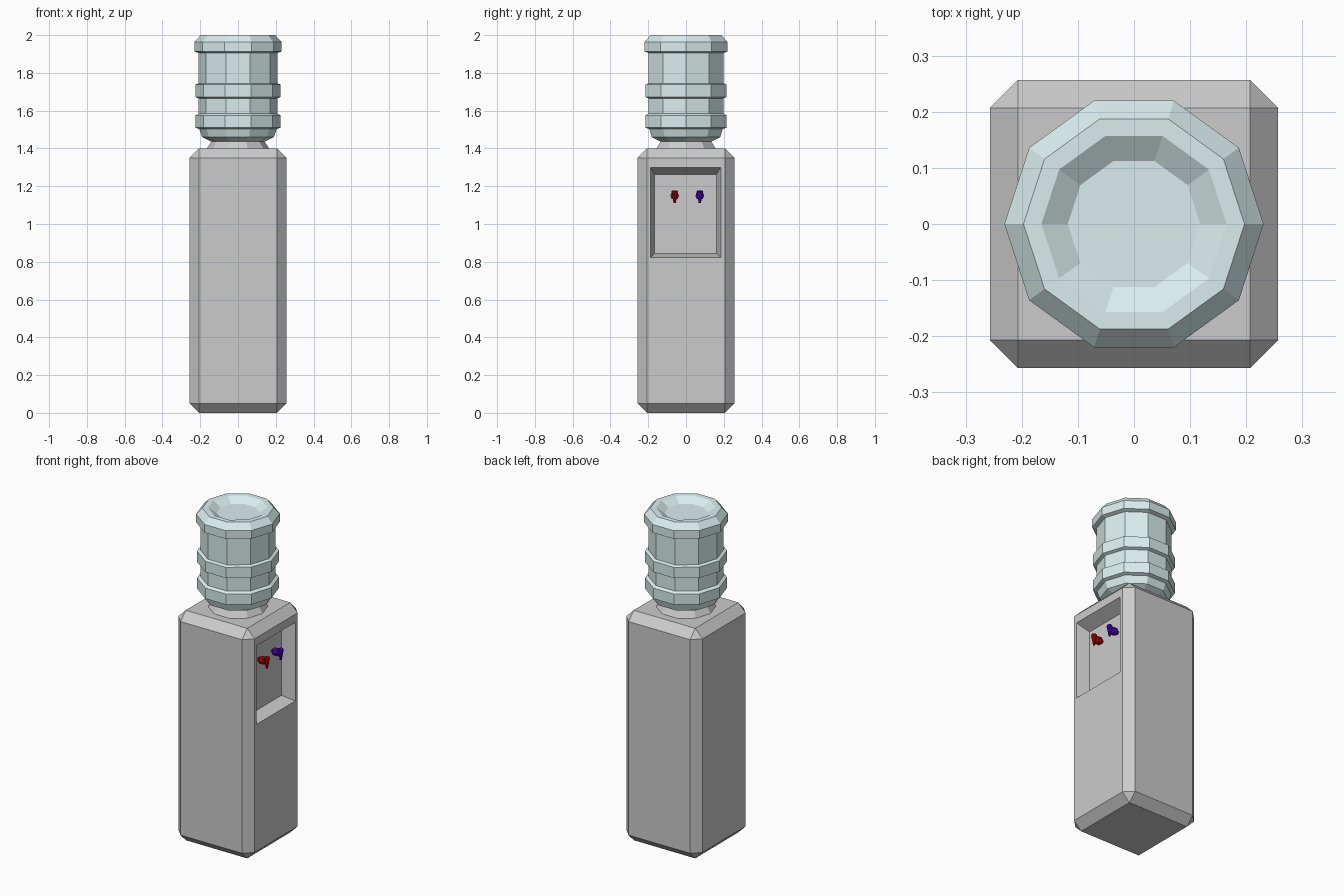
import bpy, bmesh, math
from mathutils import Matrix

if "Cube" in bpy.data.objects:
    bpy.data.objects.remove(bpy.data.objects["Cube"])


def make_object(name, bm, color=None):
    bmesh.ops.recalc_face_normals(bm, faces=bm.faces[:])
    mesh = bpy.data.meshes.new(name)
    bm.to_mesh(mesh)
    bm.free()
    obj = bpy.data.objects.new(name, mesh)
    bpy.context.collection.objects.link(obj)
    if color:
        mat = bpy.data.materials.new(name + "_colour")
        mat.diffuse_color = (*color, 1)
        mat.use_nodes = True
        mat.node_tree.nodes["Principled BSDF"].inputs["Base Color"].default_value = mat.diffuse_color
        mesh.materials.append(mat)
    return obj


def lathe(bm, profile, sides, matrix=Matrix()):
    """Closed faceted solid from (radius, height) pairs, capped at both ends."""
    rings = [[bm.verts.new(matrix @ Matrix.Rotation(2 * math.pi * i / sides, 4, 'Z')
                           @ Matrix.Translation((r, 0, z)).translation)
              for i in range(sides)] for r, z in profile]
    for a, b in zip(rings, rings[1:]):
        for i in range(sides):
            j = (i + 1) % sides
            bm.faces.new((a[i], a[j], b[j], b[i]))
    bm.faces.new(rings[0][::-1])
    bm.faces.new(rings[-1])


# Cabinet: chamfered box with a tapered alcove sunk into the +x side
W, H = 0.257, 1.40
bm = bmesh.new()
bmesh.ops.create_cube(bm, size=1, matrix=Matrix.Translation((0, 0, H / 2))
                      @ Matrix.Diagonal((2 * W, 2 * W, H, 1)))
bmesh.ops.bevel(bm, geom=bm.edges[:], offset=0.05, segments=1, affect='EDGES')
side = max(bm.faces, key=lambda f: f.calc_center_median().x)


def rect(x, y0, y1, z0, z1):
    return [bm.verts.new((x, y, z)) for y, z in ((y0, z0), (y1, z0), (y1, z1), (y0, z1))]


def corner_order(v):
    return math.atan2(v.co.z - H / 2, v.co.y) % (2 * math.pi)


# order the panel corners: bottom left, bottom right, top right, top left
corners = sorted(side.verts, key=corner_order)
loops = [[corners[2], corners[3], corners[0], corners[1]],
         rect(W, -0.188, 0.184, 0.822, 1.30),
         rect(0.18, -0.166, 0.161, 0.845, 1.262)]
bmesh.ops.delete(bm, geom=[side], context='FACES_ONLY')
for a, b in zip(loops, loops[1:]):
    for i in range(4):
        j = (i + 1) % 4
        bm.faces.new((a[i], a[j], b[j], b[i]))
bm.faces.new(loops[-1])
make_object("cabinet", bm)

# Collar that seats the bottle
bm = bmesh.new()
lathe(bm, [(0.165, 1.395), (0.165, 1.40), (0.138, 1.44), (0.12, 1.44)], 10)
make_object("collar", bm)

# Ribbed bottle with a dished base on top
bm = bmesh.new()
lathe(bm, [(0.12, 1.42), (0.14, 1.436), (0.19, 1.46), (0.205, 1.503),
           (0.226, 1.51), (0.226, 1.575), (0.208, 1.585),
           (0.208, 1.665), (0.226, 1.672), (0.226, 1.738), (0.208, 1.745),
           (0.208, 1.905), (0.231, 1.913), (0.231, 1.963), (0.197, 2.0),
           (0.165, 2.0), (0.118, 1.97)], 10)
make_object("water_bottle", bm, (0.70, 0.85, 0.85))

# Hot and cold taps: barrel out of the alcove wall plus a tapered spout
for name, y, color in (("hot_tap", -0.06, (0.5, 0, 0)), ("cold_tap", 0.073, (0.08, 0, 0.5))):
    bm = bmesh.new()
    lathe(bm, [(0.012, -0.005), (0.012, 0.012), (0.023, 0.016), (0.023, 0.042),
               (0.012, 0.046), (0.012, 0.062)], 8,
          Matrix.Translation((0.18, y, 1.15)) @ Matrix.Rotation(math.pi / 2, 4, 'Y'))
    lathe(bm, [(0.006, 1.11), (0.010, 1.135), (0.017, 1.172), (0.013, 1.178)], 8,
          Matrix.Translation((0.237, y, 0)))
    make_object(name, bm, color)
